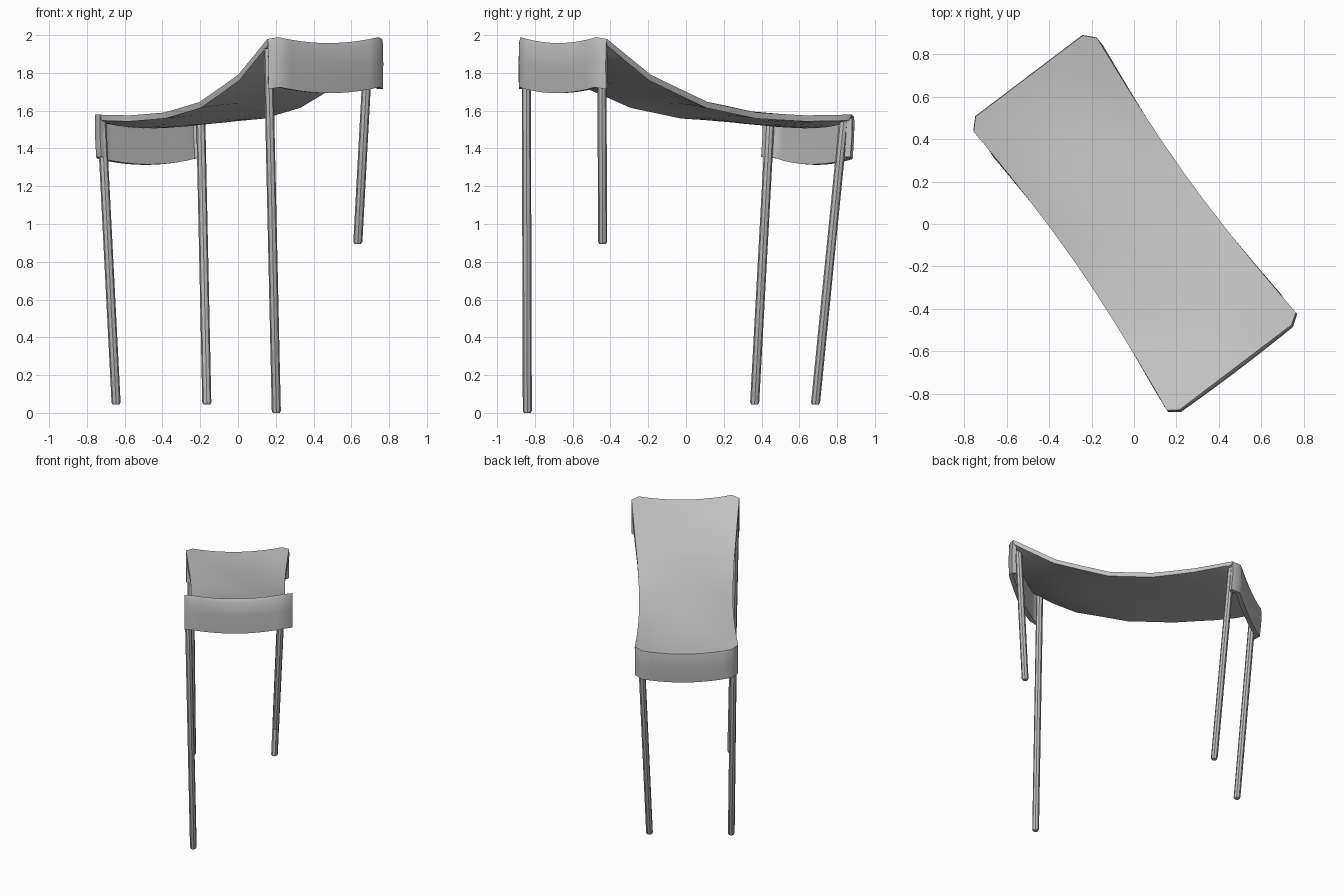
import bpy, bmesh, math
from mathutils import Vector

if "Cube" in bpy.data.objects:
    bpy.data.objects.remove(bpy.data.objects["Cube"])

grey = bpy.data.materials.new("grey")
grey.diffuse_color = (0.53, 0.53, 0.53, 1)
grey.use_nodes = True
grey.node_tree.nodes["Principled BSDF"].inputs["Base Color"].default_value = grey.diffuse_color


def finish(name, bm, angle):
    mesh = bpy.data.meshes.new(name)
    bm.to_mesh(mesh)
    bm.free()
    mesh.materials.append(grey)
    ob = bpy.data.objects.new(name, mesh)
    bpy.context.collection.objects.link(ob)
    bpy.ops.object.select_all(action='DESELECT')
    ob.select_set(True)
    bpy.context.view_layer.objects.active = ob
    if name == "canopy":
        mod = ob.modifiers.new("thickness", 'SOLIDIFY')
        mod.thickness, mod.offset = 0.032, -1
        bpy.ops.object.modifier_apply(modifier=mod.name)
    bpy.ops.object.shade_smooth_by_angle(angle=math.radians(angle))
    return ob


# Canopy corners: high end (left, right), low end (left, right)
HL, HR = Vector((0.172, -0.908)), Vector((0.785, -0.443))
LL, LR = Vector((-0.788, 0.475)), Vector((-0.20, 0.92))
ACROSS = (HR - HL).normalized()
OUT = Vector((ACROSS.y, -ACROSS.x))          # points past the high end
# Height along the length
PROFILE = [(0, 2.0), (0.2, 1.79), (0.43, 1.645), (0.62, 1.59), (0.8, 1.575), (1, 1.58)]


def height(s):
    for (a, za), (b, zb) in zip(PROFILE, PROFILE[1:]):
        if s <= b:
            return za + (zb - za) * (s - a) / (b - a)


def cloth_point(s, t):
    waist = 0.045 * math.sin(math.pi * s)
    left = HL.lerp(LL, s) + ACROSS * waist
    right = HR.lerp(LR, s) - ACROSS * waist
    p = left.lerp(right, (1 + t) / 2)
    # sags across both ends, arches slightly across the middle
    sag = (0.042 - 0.07 * math.sin(math.pi * s) ** 2) * (1 - t * t)
    return Vector((p.x, p.y, height(s) - sag))


# Canopy: saddle-shaped sheet with clipped corners
bm = bmesh.new()
COLS = 10
rows = []
for s in (0, 0.02, 0.1, 0.2, 0.31, 0.43, 0.52, 0.62, 0.71, 0.8, 0.88, 0.945, 0.97, 1):
    reach = 0.86 if s in (0, 1) else 1
    rows.append([bm.verts.new(cloth_point(s, reach * (2 * i / COLS - 1)))
                 for i in range(COLS + 1)])
for a, b in zip(rows, rows[1:]):
    for i in range(COLS):
        bm.faces.new((a[i], a[i + 1], b[i + 1], b[i]))

# Valances hanging from both ends, wrapped around the corners
high_path = [rows[1][0]] + rows[0] + [rows[1][-1]]
low_path = [rows[-3][0], rows[-2][0]] + rows[-1] + [rows[-2][-1]]
for top, sign, bulge_size, drops in (
        (high_path, 1, 0.008, ((0.02, 0.006), (0.13, 0.010), (0.265, 0.008))),
        (low_path, -1, 0.0, ((0.02, 0.003), (0.11, 0.002), (0.225, -0.008)))):
    prev = top
    for depth, outward in drops:
        ring = []
        for i, v in enumerate(top):
            t = 2 * i / (len(top) - 1) - 1
            push = OUT * sign * (outward + bulge_size * (1 - t * t))
            ring.append(bm.verts.new(v.co + Vector((push.x, push.y, -depth))))
        for i in range(len(top) - 1):
            bm.faces.new((prev[i], prev[i + 1], ring[i + 1], ring[i]))
        prev = ring
bmesh.ops.recalc_face_normals(bm, faces=bm.faces)
bm.normal_update()
bm.faces.ensure_lookup_table()
if bm.faces[50].normal.z < 0:
    bmesh.ops.reverse_faces(bm, faces=bm.faces)
finish("canopy", bm, 50)


# Poles: eight-sided rods with a small chamfer at the foot
def pole(name, foot, head, radius=0.024):
    foot, head = Vector(foot), Vector(head)
    bm = bmesh.new()
    loops = []
    chamfer = foot.lerp(head, 0.01 / (head - foot).length)
    for centre, r in ((foot, radius * 0.75), (chamfer, radius), (head, radius)):
        loops.append([bm.verts.new(centre + Vector((r * math.cos(k * math.pi / 4),
                                                    r * math.sin(k * math.pi / 4), 0)))
                      for k in range(8)])
    for a, b in zip(loops, loops[1:]):
        for k in range(8):
            bm.faces.new((a[k], a[(k + 1) % 8], b[(k + 1) % 8], b[k]))
    bm.faces.new(loops[0][::-1])
    bm.faces.new(loops[-1])
    finish(name, bm, 30)


pole("high_left_pole", (0.203, -0.84, 0), (0.16, -0.846, 1.93))
pole("high_right_pole", (0.634, -0.441, 0.895), (0.69, -0.446, 1.93))
pole("low_right_pole", (-0.165, 0.685, 0.045), (-0.197, 0.835, 1.55))
pole("low_left_pole", (-0.645, 0.363, 0.045), (-0.722, 0.445, 1.55))
